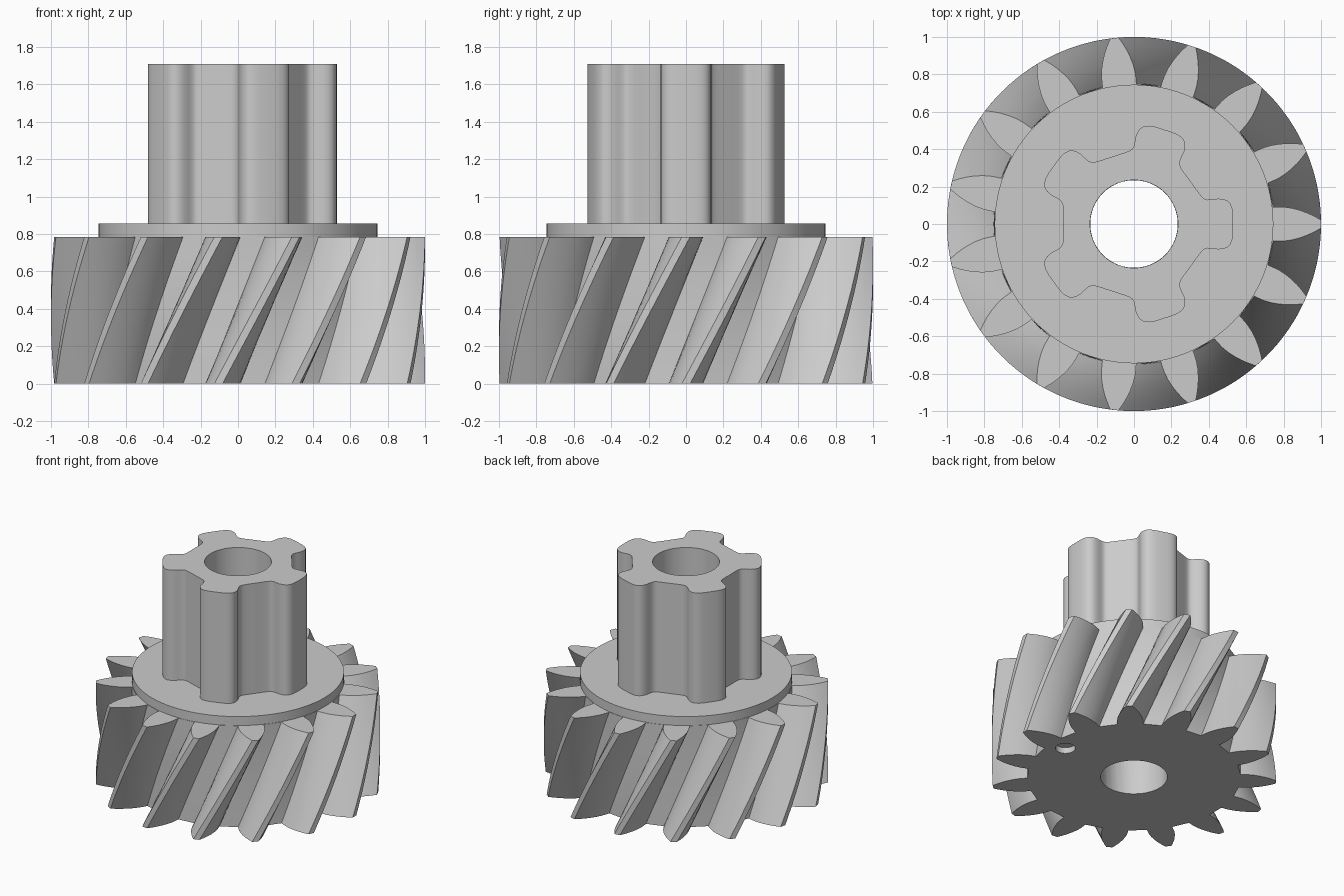
import bpy
import bmesh
from math import radians, degrees, cos, sin, tau

cube = bpy.data.objects.get("Cube")
if cube:
    bpy.data.objects.remove(cube, do_unlink=True)

grey = bpy.data.materials.new("plain_grey")
grey.use_nodes = True
colour = (0.6, 0.6, 0.6, 1)
grey.diffuse_color = colour
grey.node_tree.nodes["Principled BSDF"].inputs["Base Color"].default_value = colour

BORE = 0.235
GEAR_TOP, FLANGE_TOP, PINION_TOP = 0.785, 0.855, 1.71


def mirrored(half):
    """Complete one tooth from the (angle, radius) points of its upper side."""
    return [(-a, r) for a, r in reversed(half) if a > 0] + half


def repeat(tooth, count):
    return [(a + i * tau / count, r) for i in range(count) for a, r in tooth]


def bored_solid(name, outline, z0, z1, twist=0.0, steps=1):
    """Extrude a polar outline with a round bore, twisting it on the way up."""
    bm = bmesh.new()
    n = len(outline)
    outer, inner = [], []
    for k in range(steps + 1):
        t = k / steps
        z = z0 + (z1 - z0) * t
        pts = [(a + twist * t, r) for a, r in outline]
        outer.append([bm.verts.new((r * cos(a), r * sin(a), z)) for a, r in pts])
        inner.append([bm.verts.new((BORE * cos(a), BORE * sin(a), z)) for a, r in pts])
    for i in range(n):
        j = (i + 1) % n
        for k in range(steps):
            for ring in (outer, inner):
                bm.faces.new((ring[k][i], ring[k][j], ring[k + 1][j], ring[k + 1][i]))
        for k in (0, steps):
            bm.faces.new((outer[k][i], outer[k][j], inner[k][j], inner[k][i]))
    bmesh.ops.recalc_face_normals(bm, faces=bm.faces)
    mesh = bpy.data.meshes.new(name)
    bm.to_mesh(mesh)
    bm.free()
    mesh.materials.append(grey)
    obj = bpy.data.objects.new(name, mesh)
    bpy.context.collection.objects.link(obj)
    return obj


def smooth(obj):
    bpy.ops.object.select_all(action='DESELECT')
    obj.select_set(True)
    bpy.context.view_layer.objects.active = obj
    bpy.ops.object.shade_smooth_by_angle(angle=radians(28))


# Helical gear: fifteen pointed teeth, each given as (radius, half width)
TEETH = 15
flank = [(1.0, 0.022), (0.965, 0.042), (0.93, 0.059), (0.89, 0.074),
         (0.85, 0.085), (0.81, 0.091), (0.77, 0.092), (0.75, 0.091)]
tooth = mirrored([(w / r, r) for r, w in flank])
gear = bored_solid("helical_gear", repeat(tooth, TEETH), 0, GEAR_TOP,
                   twist=tau / TEETH, steps=14)

# Shallow round dimple in the underside of the gear
bpy.ops.mesh.primitive_cylinder_add(vertices=32, radius=0.07, depth=0.1,
                                    location=(0.63, 0, -0.005))
cutter = bpy.context.object
cutter.name = "dimple_cutter"
cutter.data.materials.append(grey)
cut = gear.modifiers.new("dimple", 'BOOLEAN')
cut.operation = 'DIFFERENCE'
cut.solver = 'EXACT'
cut.object = cutter
bpy.context.view_layer.objects.active = gear
bpy.ops.object.select_all(action='DESELECT')
gear.select_set(True)
bpy.ops.object.modifier_apply(modifier=cut.name)
bpy.data.objects.remove(cutter, do_unlink=True)

# Flange between the gear and the pinion
flange = bored_solid("flange", repeat([(0, 0.745)], 96), GEAR_TOP, FLANGE_TOP)

# Pinion: five broad rounded lobes, given as (degrees from lobe centre, radius)
side = [(0, 0.53), (5, 0.532), (9, 0.532), (12, 0.526), (14, 0.514), (15.6, 0.495),
        (16.8, 0.47), (17.4, 0.44), (18.2, 0.415), (19.6, 0.4), (22, 0.391),
        (26, 0.384), (31, 0.38)]
lobe = mirrored([(radians(a), r) for a, r in side])
pinion = bored_solid("lobed_pinion", repeat(lobe, 5), FLANGE_TOP, PINION_TOP)

for part in (gear, flange, pinion):
    smooth(part)
